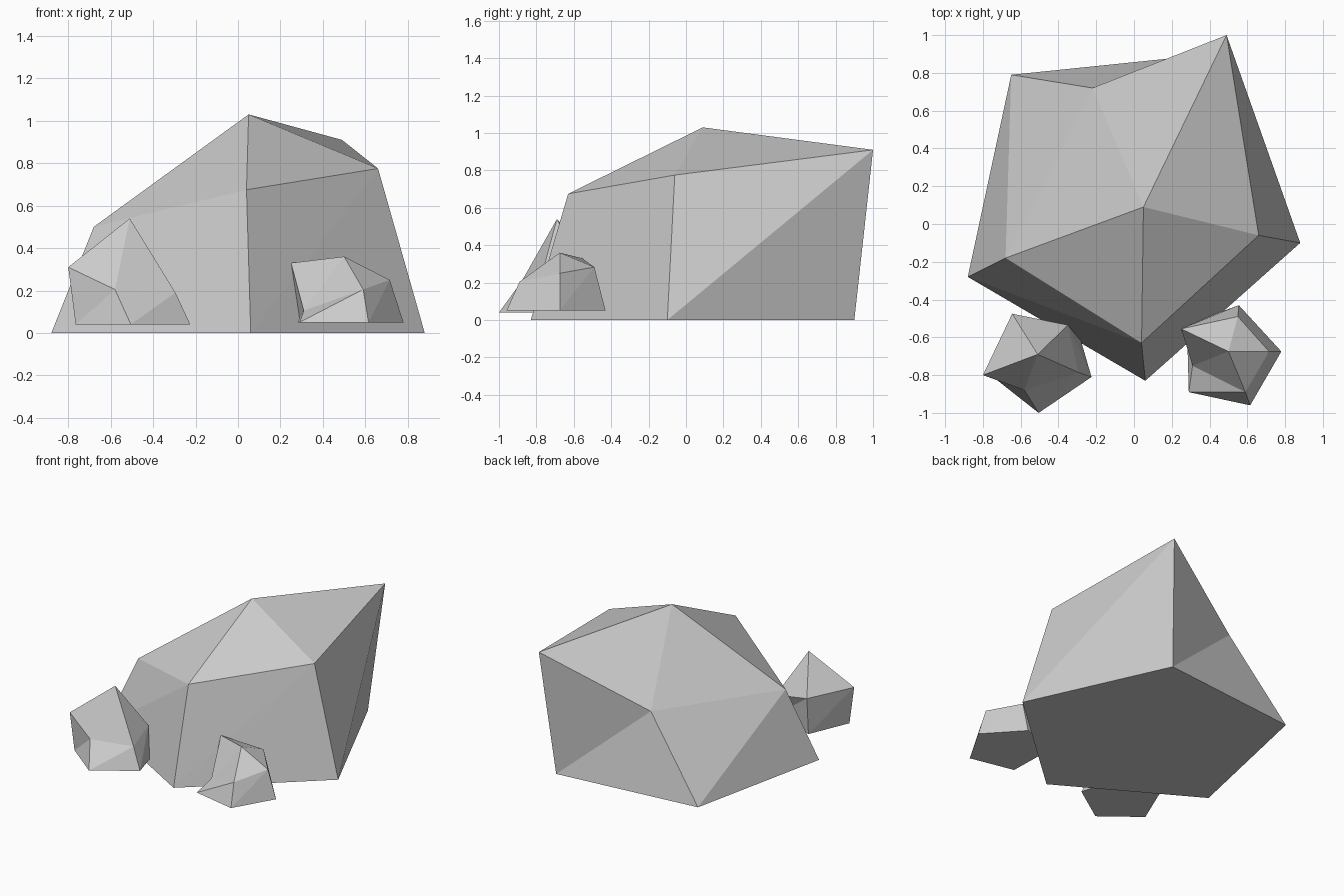
import bpy, bmesh


def rock(name, ground, base, shoulder, peak):
    """Faceted rock: flat base ring, uneven shoulder ring, fan of facets to a peak."""
    bm = bmesh.new()
    lo = [bm.verts.new((x, y, ground)) for x, y in base]
    up = [bm.verts.new(p) for p in shoulder]
    top = bm.verts.new(peak)
    n = len(lo)
    for i in range(n):
        j = (i + 1) % n
        bm.faces.new((lo[i], lo[j], up[j]))
        bm.faces.new((lo[i], up[j], up[i]))
        bm.faces.new((up[i], up[j], top))
    bm.faces.new(lo[::-1])
    bmesh.ops.recalc_face_normals(bm, faces=bm.faces[:])
    mesh = bpy.data.meshes.new(name)
    bm.to_mesh(mesh)
    bm.free()
    obj = bpy.data.objects.new(name, mesh)
    bpy.context.collection.objects.link(obj)
    return obj


# Main boulder
rock("large_boulder", 0.0,
     [(-0.88, -0.28), (0.06, -0.83), (0.88, -0.10), (0.42, 0.90), (-0.65, 0.79)],
     [(-0.68, -0.18, 0.50), (0.04, -0.63, 0.675), (0.66, -0.06, 0.775),
      (0.49, 1.00, 0.91), (-0.22, 0.72, 0.56)],
     (0.05, 0.09, 1.03))

# Pointed stone at the front left
rock("left_stone", 0.04,
     [(-0.765, -0.795), (-0.505, -1.0), (-0.225, -0.81), (-0.28, -0.62), (-0.64, -0.50)],
     [(-0.80, -0.80, 0.31), (-0.58, -0.88, 0.205), (-0.295, -0.785, 0.19),
      (-0.35, -0.535, 0.235), (-0.645, -0.475, 0.31)],
     (-0.51, -0.69, 0.54))

# Low stone at the front right
rock("right_stone", 0.05,
     [(0.29, -0.89), (0.615, -0.96), (0.78, -0.675), (0.555, -0.43), (0.28, -0.53)],
     [(0.31, -0.75, 0.105), (0.59, -0.89, 0.205), (0.715, -0.675, 0.25),
      (0.55, -0.49, 0.283), (0.25, -0.555, 0.33)],
     (0.50, -0.675, 0.36))
